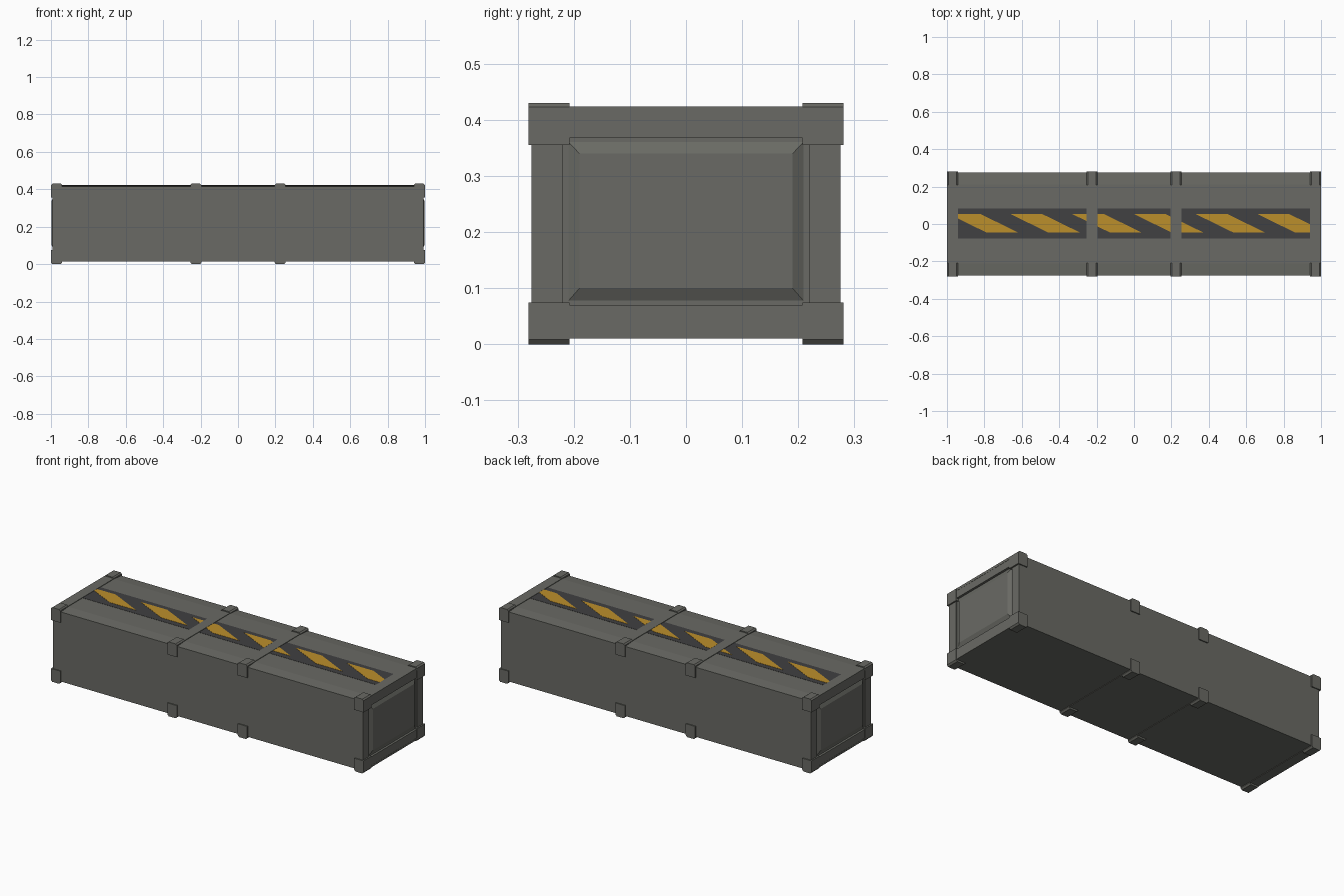
import bpy, bmesh
from mathutils import Vector

if "Cube" in bpy.data.objects:
    bpy.data.objects.remove(bpy.data.objects["Cube"])


def material(name, rgb):
    m = bpy.data.materials.new(name)
    m.diffuse_color = (*rgb, 1)
    m.use_nodes = True
    m.node_tree.nodes["Principled BSDF"].inputs["Base Color"].default_value = m.diffuse_color
    return m


GREY = material("grey paint", (0.142, 0.144, 0.128))
DARK = material("dark band", (0.052, 0.052, 0.054))
YELLOW = material("hazard yellow", (0.50, 0.272, 0.024))


def finish(name, bm, mat):
    bmesh.ops.recalc_face_normals(bm, faces=bm.faces)
    me = bpy.data.meshes.new(name)
    bm.to_mesh(me)
    bm.free()
    me.materials.append(mat)
    ob = bpy.data.objects.new(name, me)
    bpy.context.collection.objects.link(ob)
    return ob


def loft(name, ring_a, ring_b, mat):
    """Closed solid between two matching outlines."""
    bm = bmesh.new()
    a = [bm.verts.new(p) for p in ring_a]
    b = [bm.verts.new(p) for p in ring_b]
    n = len(a)
    bm.faces.new(a)
    bm.faces.new(b[::-1])
    for i in range(n):
        bm.faces.new((a[i], a[(i + 1) % n], b[(i + 1) % n], b[i]))
    return finish(name, bm, mat)


def box(name, x, y, z, mat):
    def ring(zz):
        return [(x[0], y[0], zz), (x[1], y[0], zz), (x[1], y[1], zz), (x[0], y[1], zz)]
    return loft(name, ring(z[0]), ring(z[1]), mat)


# Main body, lid edges falling very slightly toward the long sides
section = [(-0.275, 0.013), (0.275, 0.013), (0.275, 0.415), (0.21, 0.421),
           (-0.21, 0.421), (-0.275, 0.415)]
loft("crate_body", [(-0.985, y, z) for y, z in section],
     [(0.985, y, z) for y, z in section], GREY)

# Straps across lid and floor, and clamps at each strap corner
CENTRES = (-0.97, -0.225, 0.225, 0.97)
for i, c in enumerate(CENTRES):
    span = (c - 0.029, c + 0.029)
    box(f"top_strap_{i}", span, (-0.275, 0.275), (0.41, 0.424), GREY)
    box(f"bottom_strap_{i}", span, (-0.275, 0.275), (0.010, 0.02), GREY)
    for side in (-1, 1):
        for label, z_out, z_mid, z_in in (("lower", 0.0, 0.009, 0.075),
                                          ("upper", 0.43, 0.423, 0.355)):
            prof = [(c - 0.03, z_in), (c + 0.03, z_in), (c + 0.03, z_mid),
                    (c + 0.022, z_out), (c - 0.022, z_out), (c - 0.03, z_mid)]
            loft(f"{label}_clamp_{i}_{side}",
                 [(x, side * 0.208, z) for x, z in prof],
                 [(x, side * 0.281, z) for x, z in prof], GREY)

# End frames and raised bevelled end panels
for s, end in ((-1, "left"), (1, "right")):
    xs = sorted((s * 0.94, s * 0.998))
    box(f"{end}_bottom_beam", xs, (-0.275, 0.275), (0.010, 0.07), GREY)
    box(f"{end}_top_beam", xs, (-0.275, 0.275), (0.368, 0.424), GREY)
    px = sorted((s * 0.94, s * 0.992))
    for side in (-1, 1):
        py = sorted((side * 0.22, side * 0.275))
        box(f"{end}_post_{side}", px, py, (0.07, 0.36), GREY)

    def rect(x, hy, z0, z1):
        return [(s * x, -hy, z0), (s * x, hy, z0), (s * x, hy, z1), (s * x, -hy, z1)]
    loft(f"{end}_panel", rect(0.98, 0.218, 0.068, 0.37),
         rect(0.996, 0.19, 0.10, 0.34), GREY)

# Hazard band on the lid: dark plates with slanted yellow stripes
for i, (x0, x1) in enumerate(((-0.94, -0.255), (-0.195, 0.195), (0.255, 0.94))):
    box(f"lid_band_{i}", (x0, x1), (-0.078, 0.083), (0.418, 0.4222), DARK)
    bm = bmesh.new()
    for k in range(-3, 4):
        t = k * 0.33
        bm.faces.new([bm.verts.new((x, y, 0.4234)) for x, y in
                      ((t, 0.053), (t + 0.2, -0.045), (t + 0.37, -0.045), (t + 0.17, 0.053))])
    for x, d in ((x0, -1), (x1, 1)):
        bmesh.ops.bisect_plane(bm, geom=bm.verts[:] + bm.edges[:] + bm.faces[:],
                               plane_co=Vector((x, 0, 0)), plane_no=Vector((d, 0, 0)),
                               clear_outer=True)
    ext = bmesh.ops.extrude_face_region(bm, geom=bm.faces[:], use_keep_orig=True)
    for v in ext["geom"]:
        if isinstance(v, bmesh.types.BMVert):
            v.co.z -= 0.003
    finish(f"yellow_stripes_{i}", bm, YELLOW)
